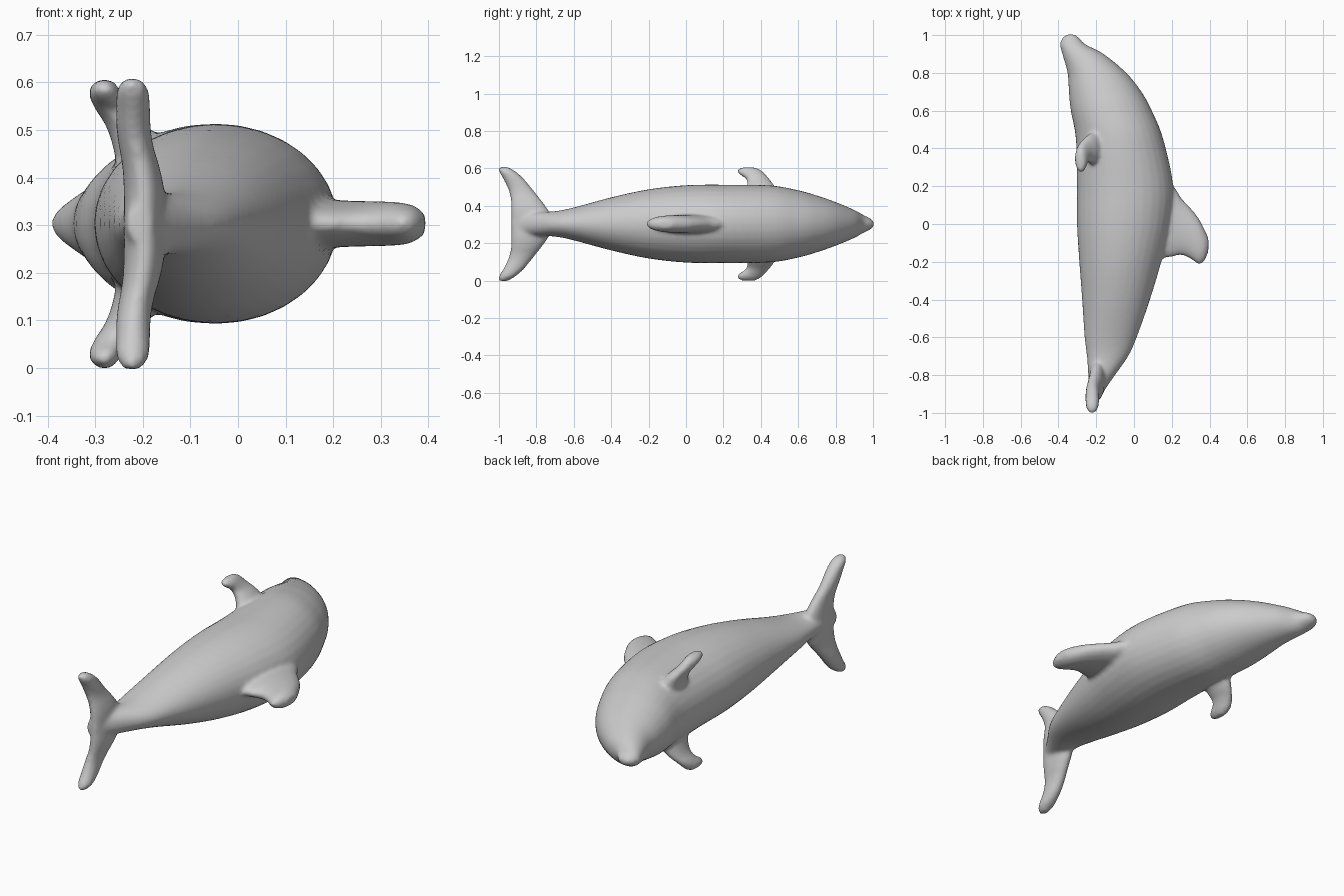
import bpy, bmesh, math
from mathutils import Vector

MID = 0.303  # height of the left/right symmetry plane


def spline(rows, steps):
    """Catmull-Rom interpolation through rows of numbers."""
    pts = [Vector(r) for r in rows]
    pts = [pts[0]] + pts + [pts[-1]]
    out = []
    for a, b, c, d in zip(pts, pts[1:], pts[2:], pts[3:]):
        for i in range(steps):
            t = i / steps
            out.append(0.5 * (2 * b + (c - a) * t + (2 * a - 5 * b + 4 * c - d) * t * t
                              + (3 * b - a - 3 * c + d) * t ** 3))
    return out + [pts[-1]]


def loft(bm, axis, rows, sides=32, steps=5):
    """Elliptical sections along an axis: (position, u min, u max, v min, v max)."""
    u, v = [k for k in range(3) if k != axis]
    rings = []
    for p, u0, u1, v0, v1 in spline(rows, steps):
        ring = []
        for i in range(sides):
            a = 2 * math.pi * i / sides
            co = [0, 0, 0]
            co[axis] = p
            co[u] = (u0 + u1) / 2 + (u1 - u0) / 2 * math.cos(a)
            co[v] = (v0 + v1) / 2 + (v1 - v0) / 2 * math.sin(a)
            ring.append(bm.verts.new(co))
        rings.append(ring)
    for r, s in zip(rings, rings[1:]):
        for i in range(sides):
            j = (i + 1) % sides
            bm.faces.new((r[i], r[j], s[j], s[i]))
    bm.faces.new(rings[0])
    bm.faces.new(rings[-1])


bm = bmesh.new()

# Body: y, belly x, back x, half width
body = [(1.005, -0.355, -0.315, 0.012), (0.985, -0.38, -0.29, 0.03),
        (0.95, -0.392, -0.255, 0.047), (0.9, -0.38, -0.16, 0.075),
        (0.8, -0.352, -0.04, 0.117), (0.7, -0.345, 0.04, 0.152),
        (0.6, -0.335, 0.095, 0.18), (0.45, -0.308, 0.155, 0.206),
        (0.2, -0.302, 0.208, 0.21), (0.0, -0.302, 0.195, 0.207),
        (-0.2, -0.29, 0.145, 0.185), (-0.4, -0.275, 0.085, 0.142),
        (-0.6, -0.262, 0.015, 0.088), (-0.7, -0.25, -0.03, 0.068),
        (-0.8, -0.243, -0.1, 0.064), (-0.88, -0.24, -0.155, 0.06),
        (-0.93, -0.235, -0.18, 0.04)]
loft(bm, 1, [(y, a, b, MID - w, MID + w) for y, a, b, w in body])

# Dorsal fin: x, trailing y, leading y, half thickness
dorsal = [(0.1, -0.19, 0.26, 0.055), (0.2, -0.175, 0.21, 0.05),
          (0.25, -0.165, 0.14, 0.048), (0.3, -0.185, 0.085, 0.047),
          (0.34, -0.212, 0.035, 0.045), (0.37, -0.2, -0.02, 0.038),
          (0.394, -0.15, -0.07, 0.02)]
loft(bm, 0, [(x, a, b, MID - t, MID + t) for x, a, b, t in dorsal])

# Tail flukes: distance from middle, x min, x max, trailing y, leading y
fluke = [(0.0, -0.24, -0.155, -0.935, -0.72), (0.07, -0.24, -0.155, -0.935, -0.735),
         (0.12, -0.243, -0.165, -0.937, -0.768), (0.16, -0.25, -0.177, -0.943, -0.8),
         (0.2, -0.256, -0.183, -0.957, -0.832), (0.24, -0.257, -0.184, -0.977, -0.865),
         (0.28, -0.256, -0.187, -1.0, -0.91), (0.306, -0.24, -0.205, -1.0, -0.955)]

# Side flippers: same columns
flipper = [(0.1, -0.25, -0.16, 0.3, 0.49), (0.17, -0.265, -0.165, 0.315, 0.485),
           (0.21, -0.28, -0.195, 0.325, 0.47), (0.24, -0.3, -0.225, 0.32, 0.447),
           (0.265, -0.312, -0.24, 0.285, 0.425), (0.285, -0.312, -0.25, 0.27, 0.405),
           (0.303, -0.295, -0.265, 0.295, 0.37)]
for side in (1, -1):
    for fin in (fluke, flipper):
        loft(bm, 2, [(MID + side * d, *rest) for d, *rest in fin])

bmesh.ops.recalc_face_normals(bm, faces=bm.faces)
mesh = bpy.data.meshes.new("dolphin")
bm.to_mesh(mesh)
bm.free()
dolphin = bpy.data.objects.new("dolphin", mesh)
bpy.context.collection.objects.link(dolphin)

# Fuse the parts into one skin and soften the joins
remesh = dolphin.modifiers.new("fuse", 'REMESH')
remesh.mode = 'VOXEL'
remesh.voxel_size = 0.01
remesh.use_smooth_shade = True
soften = dolphin.modifiers.new("soften", 'SMOOTH')
soften.factor = 0.5
soften.iterations = 8
